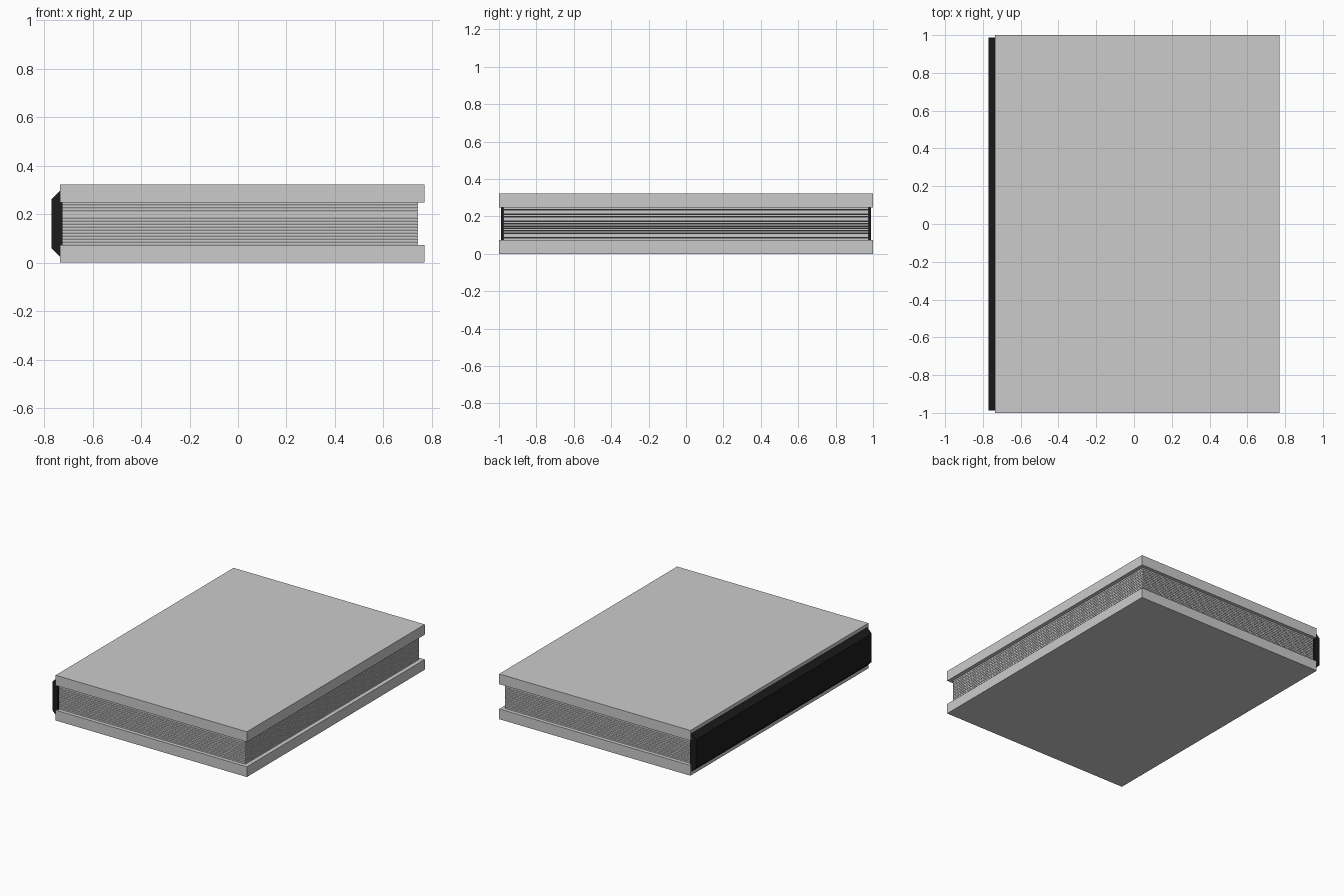
import bpy
import bmesh

if "Cube" in bpy.data.objects:
    bpy.data.objects.remove(bpy.data.objects["Cube"])


def box(name, x0, x1, half_y, z0, z1):
    bm = bmesh.new()
    bmesh.ops.create_cube(bm, size=1)
    for v in bm.verts:
        v.co.x = x1 if v.co.x > 0 else x0
        v.co.y = half_y if v.co.y > 0 else -half_y
        v.co.z = z1 if v.co.z > 0 else z0
    mesh = bpy.data.meshes.new(name)
    bm.to_mesh(mesh)
    bm.free()
    obj = bpy.data.objects.new(name, mesh)
    bpy.context.collection.objects.link(obj)
    return obj


# Hard covers
box("bottom_cover", -0.735, 0.77, 1.0, 0.0, 0.073)
box("top_cover", -0.735, 0.77, 1.0, 0.249, 0.322)

# Page block: thin sheets separated by narrow gaps
sheets = 14
gap = 0.002
pitch = (0.249 - 0.073) / sheets
page = box("pages", -0.73, 0.742, 0.975, 0.073 + gap / 2, 0.073 + pitch - gap / 2)
stack = page.modifiers.new("sheet_stack", 'ARRAY')
stack.count = sheets
stack.use_relative_offset = False
stack.use_constant_offset = True
stack.constant_offset_displace = (0, 0, pitch)

# Spine: trapezoid profile extruded along the binding edge
profile = [(-0.725, 0.015), (-0.77, 0.06), (-0.77, 0.262), (-0.725, 0.307)]
bm = bmesh.new()
face = bm.faces.new([bm.verts.new((x, -0.988, z)) for x, z in profile])
ext = bmesh.ops.extrude_face_region(bm, geom=[face])
bmesh.ops.translate(bm, vec=(0, 1.976, 0),
                    verts=[g for g in ext["geom"] if isinstance(g, bmesh.types.BMVert)])
bmesh.ops.recalc_face_normals(bm, faces=bm.faces)
mesh = bpy.data.meshes.new("spine")
bm.to_mesh(mesh)
bm.free()
spine = bpy.data.objects.new("spine", mesh)
bpy.context.collection.objects.link(spine)

dark = bpy.data.materials.new("dark_binding")
dark.diffuse_color = (0.012, 0.012, 0.012, 1)
dark.use_nodes = True
dark.node_tree.nodes["Principled BSDF"].inputs["Base Color"].default_value = dark.diffuse_color
mesh.materials.append(dark)
